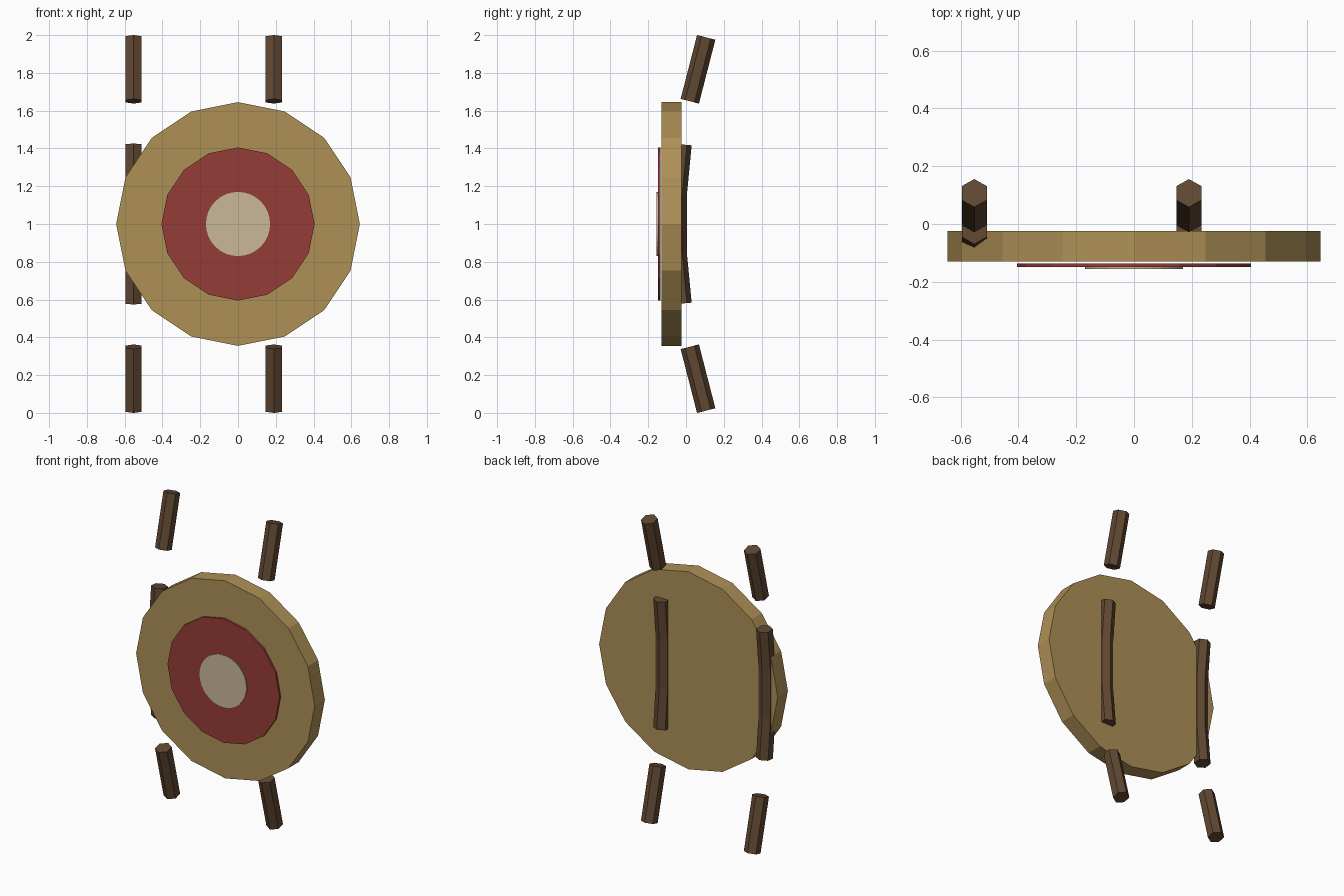
import bpy, math
from mathutils import Vector

if "Cube" in bpy.data.objects:
    bpy.data.objects.remove(bpy.data.objects["Cube"])


def material(name, rgb):
    m = bpy.data.materials.new(name)
    lin = [((c / 255 + 0.055) / 1.055) ** 2.4 for c in rgb]
    m.diffuse_color = (*lin, 1)
    m.use_nodes = True
    m.node_tree.nodes["Principled BSDF"].inputs["Base Color"].default_value = m.diffuse_color
    return m


TAN = material("straw_tan", (174, 144, 86))
RED = material("ring_red", (149, 60, 56))
CREAM = material("centre_cream", (201, 184, 152))
BROWN = material("wood_brown", (96, 71, 50))


def cylinder(name, start, end, radius, sides, mat, spin=0):
    """Flat-sided cylinder between two points."""
    a, b = Vector(start), Vector(end)
    bpy.ops.mesh.primitive_cylinder_add(vertices=sides, radius=radius,
                                        depth=(b - a).length)
    o = bpy.context.object
    o.name = name
    o.rotation_mode = 'QUATERNION'
    o.rotation_quaternion = Vector((0, 0, 1)).rotation_difference(b - a)
    o.location = (a + b) / 2
    o.data.materials.append(mat)
    return o


# Target board, raised ring and bullseye, facing the front
cylinder("target_board", (0, -0.13, 1), (0, -0.025, 1), 0.645, 16, TAN)
cylinder("red_ring", (0, -0.149, 1), (0, -0.136, 1), 0.405, 16, RED)
cylinder("bullseye", (0, -0.155, 1), (0, -0.147, 1), 0.17, 32, CREAM)

# Two bowed rows of hexagonal rods behind the board, mirrored about z = 1
for side, x in (("left", -0.553), ("right", 0.19)):
    cylinder(side + "_middle_rod", (x, -0.045, 0.826), (x, -0.045, 1.174),
             0.05, 6, BROWN)
    for half, s in (("upper", 1), ("lower", -1)):
        cylinder(f"{side}_{half}_inner_rod", (x, -0.053, 1 + s * 0.075),
                 (x, -0.020, 1 + s * 0.421), 0.05, 6, BROWN)
        o = cylinder(f"{side}_{half}_outer_rod", (x, 0.020, 1 + s * 0.650),
                     (x, 0.107, 1 + s * 0.988), 0.05, 6, BROWN)
